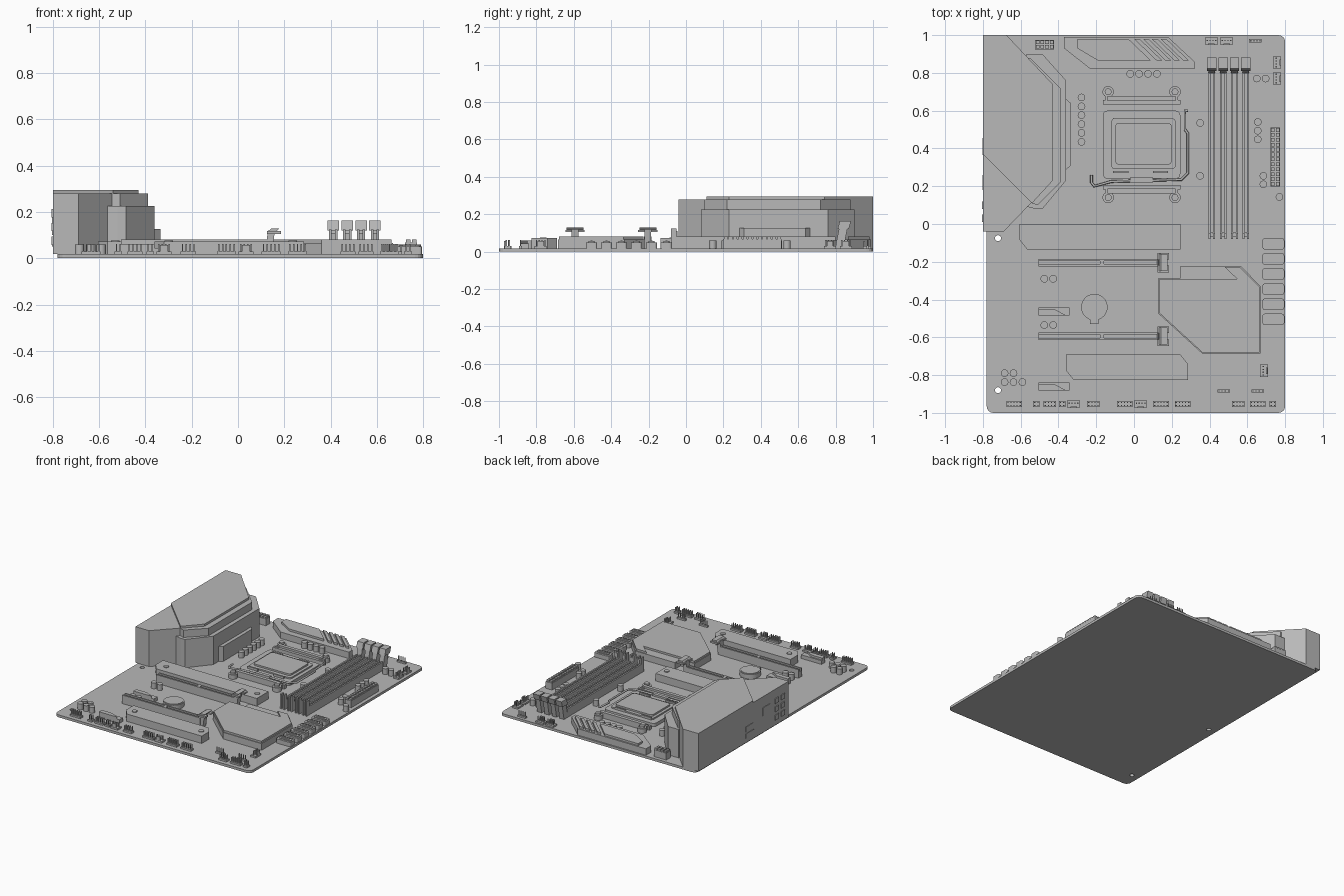
import bpy, bmesh, math
from mathutils import Vector

cube = bpy.data.objects.get("Cube")
if cube:
    bpy.data.objects.remove(cube)

grey = bpy.data.materials.new("plain grey")
grey.use_nodes = True
colour = (0.48, 0.48, 0.48, 1)
grey.diffuse_color = colour
grey.node_tree.nodes["Principled BSDF"].inputs["Base Color"].default_value = colour
TOP = 0.018  # upper face of the circuit board


# helpers: each adds one solid to a bmesh
def add_prism(bm, points, low, high, lean=(0, 0)):
    bottom = [bm.verts.new((x, y, low)) for x, y in points]
    upper = [bm.verts.new((x + lean[0], y + lean[1], high)) for x, y in points]
    count = len(points)
    bm.faces.new(bottom[::-1])
    bm.faces.new(upper)
    for i in range(count):
        j = (i + 1) % count
        bm.faces.new((bottom[i], bottom[j], upper[j], upper[i]))


def add_box(bm, x, y, wide, deep, low, high, lean=(0, 0)):
    a, b = wide / 2, deep / 2
    add_prism(bm, [(x - a, y - b), (x + a, y - b), (x + a, y + b), (x - a, y + b)], low, high, lean)


def disc(x, y, radius, sides=16):
    step = math.tau / sides
    return [(x + radius * math.cos(i * step), y + radius * math.sin(i * step)) for i in range(sides)]


def rounded(x, y, wide, deep, radius):
    points = []
    for k, (sx, sy) in enumerate(((1, 1), (-1, 1), (-1, -1), (1, -1))):
        cx, cy = x + sx * (wide / 2 - radius), y + sy * (deep / 2 - radius)
        for step in range(5):
            a = math.pi / 2 * (k + step / 4)
            points.append((cx + radius * math.cos(a), cy + radius * math.sin(a)))
    return points


def finish(name, bm):
    bmesh.ops.recalc_face_normals(bm, faces=bm.faces)
    mesh = bpy.data.meshes.new(name)
    bm.to_mesh(mesh)
    bm.free()
    mesh.materials.append(grey)
    obj = bpy.data.objects.new(name, mesh)
    bpy.context.collection.objects.link(obj)
    return obj


def prism(name, points, high, low=TOP):
    bm = bmesh.new()
    add_prism(bm, points, low, high)
    return finish(name, bm)


def wire(name, points, radius):
    curve = bpy.data.curves.new(name, "CURVE")
    curve.dimensions = "3D"
    curve.bevel_depth = radius
    curve.bevel_resolution = 2
    curve.use_fill_caps = True
    spline = curve.splines.new("POLY")
    spline.points.add(len(points) - 1)
    for target, p in zip(spline.points, points):
        target.co = (*p, 1)
    curve.materials.append(grey)
    obj = bpy.data.objects.new(name, curve)
    bpy.context.collection.objects.link(obj)


# circuit board with two mounting holes
board = prism("circuit_board", rounded(0.01, 0, 1.58, 2, 0.035), TOP, 0)
for y in (-0.075, -0.88):
    cutter = prism("hole_cutter", disc(-0.72, y, 0.016), 0.1, -0.1)
    cutter.hide_render = True
    cut = board.modifiers.new("mounting_hole", "BOOLEAN")
    cut.operation = "DIFFERENCE"
    cut.object = cutter
    bpy.context.view_layer.objects.active = board
    bpy.ops.object.modifier_apply(modifier=cut.name)
    bpy.data.objects.remove(cutter)

# rear port cover, stepped down toward the processor
prism("port_cover", [(-.8, -.04), (-.69, -.04), (-.43, .23), (-.43, .74), (-.675, 1), (-.8, 1)], .28)
prism("cover_top", [(-.8, .37), (-.54, .11), (-.43, .23), (-.43, .74), (-.675, 1), (-.8, 1)], .295, .28)
prism("cover_upper_step", [(-.57, .12), (-.51, .1), (-.39, .22), (-.39, .72), (-.55, .88), (-.57, .88)], .279)
prism("cover_middle_step", [(-.6, .1), (-.52, .08), (-.485, .08), (-.36, .23), (-.36, .76), (-.485, .9), (-.57, .9)], .225)
prism("cover_lower_step", [(-.4, .25), (-.335, .31), (-.335, .64), (-.4, .7)], .127)

# rear ports
bm = bmesh.new()
for y in (.03, .1):
    for z in (.075, .135, .195):
        add_box(bm, -.802, y, .008, .04, z - .018, z + .018)
finish("audio_jacks", bm)
bm = bmesh.new()
add_box(bm, -.8, .22, .006, .08, .14, .2)
for z in (.05, .1):
    add_box(bm, -.8, .41, .006, .09, z, z + .035)
finish("data_ports", bm)

# voltage heatsink with slanted fins
prism("voltage_heatsink", [(-.37, .99), (-.37, .93), (-.23, .82), (.32, .82), (.32, .86), (.18, .99)], .065)
prism("heatsink_plate", [(-.3, .98), (-.3, .93), (-.19, .865), (.09, .865), (-.03, .98)], .08, .065)
bm = bmesh.new()
for i in range(4):
    x = i * .047
    add_prism(bm, [(x, .98), (x + .12, .865), (x + .15, .865), (x + .03, .98)], .065, .08)
finish("heatsink_fins", bm)

# processor socket
prism("socket_frame", rounded(.04, .42, .41, .36, .025), .042)
prism("socket_rim", rounded(.05, .425, .34, .27, .02), .052, .042)
prism("processor_lid", rounded(.05, .425, .3, .22, .02), .064, .052)
bm = bmesh.new()
add_box(bm, .04, .233, .12, .025, TOP, .055)
for x, y in ((-.07, .555), (.14, .555), (-.07, .275), (.14, .275)):
    add_box(bm, x, y, .08, .012, .042, .058)
finish("socket_clamps", bm)
wire("socket_lever", [(.285, .6, .05), (.27, .6, .05), (.27, .5, .045), (.285, .48, .045), (.285, .27, .045),
                      (.25, .235, .045), (-.12, .225, .045), (-.21, .2, .045), (-.225, .22, .045), (-.225, .26, .045)], .007)

# cooler mounts, mirrored about the socket
bm = bmesh.new()
for side in (1, -1):
    add_box(bm, .04, .42 + side * .245, .36, .025, TOP, .06)
    add_box(bm, .04, .42 + side * .225, .41, .025, TOP, .045)
    for x in (-.137, .217):
        add_prism(bm, disc(x, .42 + side * .28, .03), TOP, .05)
        add_prism(bm, disc(x, .42 + side * .28, .018), .05, .065)
        add_box(bm, x, .42 + side * .25, .03, .05, TOP, .05)
finish("cooler_mounts", bm)

# capacitors: start, step and count of each row
rows = [(-.02, .795, .047, 0, 4), (-.278, .67, 0, -.047, 6), (.35, .535, 0, -.28, 2), (.65, .77, .047, 0, 2),
        (.655, .54, 0, -.046, 3), (.685, .255, 0, -.045, 2), (.77, .143, 0, 0, 1), (-.475, -.29, .047, 0, 2),
        (-.475, -.535, .047, 0, 2), (-.685, -.79, .047, 0, 2), (-.685, -.837, .047, 0, 3)]
bm = bmesh.new()
for x, y, dx, dy, count in rows:
    for i in range(count):
        add_prism(bm, disc(x + dx * i, y + dy * i, .02), TOP, .06)
capacitors = finish("capacitors", bm)

# memory slots with a groove, a fixed end and a latch
bm = bmesh.new()
for i in range(4):
    x = .412 + i * .06
    for side in (-1, 1):
        add_box(bm, x + side * .0125, .37, .011, .86, TOP, .08)
        add_box(bm, x + side * .0125, -.065, .011, .03, TOP, .125)
    add_box(bm, x, .37, .014, .86, TOP, .062)
    add_box(bm, x, -.055, .014, .02, TOP, .11)
    add_box(bm, x, .82, .036, .045, TOP, .12, (0, .02))
    add_box(bm, x, .84, .05, .06, .12, .163, (0, .012))
finish("memory_slots", bm)

# drive covers with screws
prism("upper_drive_cover", [(-.605, 0), (-.605, -.085), (-.565, -.135), (.246, -.135), (.246, 0)], .072)
prism("lower_drive_cover", [(-.36, -.69), (-.36, -.775), (-.32, -.825), (.285, -.825), (.285, -.74), (.245, -.69)], .072)
bm = bmesh.new()
for x, y in ((-.53, -.07), (.205, -.07), (-.3, -.763), (.237, -.763)):
    add_prism(bm, disc(x, y, .018), .072, .077)
finish("cover_screws", bm)

# chipset heatsink: raised plate and lower corner strip
prism("chipset_heatsink", [(.13, -.285), (.245, -.285), (.245, -.222), (.565, -.222), (.67, -.33),
                           (.67, -.685), (.36, -.685), (.13, -.475)], .066)
prism("chipset_plate", [(.135, -.29), (.545, -.29), (.48, -.228), (.56, -.228), (.664, -.333),
                        (.664, -.68), (.362, -.68), (.135, -.472)], .08, .066)

# long expansion slots with flared clips
bm = bmesh.new()
for y in (-.204, -.594):
    for side in (-1, 1):
        add_box(bm, -.19, y + side * .0145, .63, .011, TOP, .08)
        add_box(bm, .155, y + side * .034, .06, .035, .105, .117, (0, 0))
    add_box(bm, -.19, y, .63, .018, TOP, .06)
    add_box(bm, -.17, y, .02, .03, TOP, .08)
    add_box(bm, .13, y, .03, .036, TOP, .12, (.015, 0))
    add_box(bm, .15, y, .035, .09, .117, .128, (.01, 0))
finish("long_expansion_slots", bm)

# short drive sockets
bm = bmesh.new()
for y in (-.463, -.86):
    add_box(bm, -.423, y, .165, .042, TOP, .045)
    add_prism(bm, [(-.505, y - .021), (-.36, y - .021), (-.42, y + .012), (-.505, y + .012)], .045, .06)
finish("short_drive_sockets", bm)

# coin battery and its tab
prism("coin_battery", disc(-.21, -.44, .07, 32), .05)
prism("battery_rim", disc(-.21, -.44, .062, 32), .054, .05)
bm = bmesh.new()
add_box(bm, -.21, -.515, .045, .03, TOP, .045)
finish("battery_tab", bm)

# drive ports on the left edge
bm = bmesh.new()
for i in range(6):
    y = -.105 - i * .08
    add_prism(bm, rounded(.738, y, .115, .06, .012), TOP, .05)
    add_prism(bm, rounded(.74, y, .09, .032, .008), .05, .056)
    add_box(bm, .74, y, .06, .01, .056, .06)
finish("drive_ports", bm)


# power connectors made of small sockets on a shell
def power_connector(name, x, y, columns, lines, pitch):
    bm = bmesh.new()
    add_box(bm, x, y, columns * pitch, lines * pitch, TOP, .068)
    for i in range(columns):
        for j in range(lines):
            add_box(bm, x + (i - columns / 2 + .5) * pitch, y + (j - lines / 2 + .5) * pitch,
                    pitch * .75, pitch * .75, .068, .08)
    finish(name, bm)


power_connector("main_power_connector", .748, .355, 2, 12, .026)
power_connector("processor_power_connector", -.473, .95, 4, 2, .025)


# pin headers: a plastic base with thin upright pins
def pin_header(bm, x, y, columns, lines, pitch=.0165):
    add_box(bm, x, y, columns * pitch, lines * pitch, TOP, .03)
    for i in range(columns):
        for j in range(lines):
            add_box(bm, x + (i - (columns - 1) / 2) * pitch, y + (j - (lines - 1) / 2) * pitch, .006, .006, .03, .062)


bm = bmesh.new()
for x, columns in ((-.635, 5), (-.517, 2), (-.445, 4), (-.38, 2), (-.215, 4), (-.05, 5),
                   (.143, 5), (.257, 5), (.553, 4), (.655, 5), (.735, 2)):
    pin_header(bm, x, -.953, columns, 2)
for x, y in ((.475, -.885), (.655, -.885), (.643, .97)):
    pin_header(bm, x, y, 4, 1)
finish("pin_headers", bm)

# fan headers: pins with a guide wall
bm = bmesh.new()
for x, y in ((-.32, -.953), (.035, -.953), (.41, .968), (.49, .968)):
    add_box(bm, x, y, .064, .042, TOP, .03)
    add_box(bm, x, y - .016, .034, .008, .03, .058)
    pin_header(bm, x, y + .004, 4, 1, .015)
for x, y in ((.757, .855), (.757, .77), (.688, -.777)):
    add_box(bm, x, y, .042, .064, TOP, .03)
    add_box(bm, x + .016, y, .008, .034, .03, .058)
    pin_header(bm, x - .004, y, 1, 4, .015)
finish("fan_headers", bm)

# smooth the round parts only
for obj in bpy.context.collection.objects:
    if obj.name in ("capacitors", "coin_battery", "battery_rim", "cooler_mounts"):
        bpy.ops.object.select_all(action="DESELECT")
        obj.select_set(True)
        bpy.context.view_layer.objects.active = obj
        bpy.ops.object.shade_smooth_by_angle(angle=math.radians(35))
